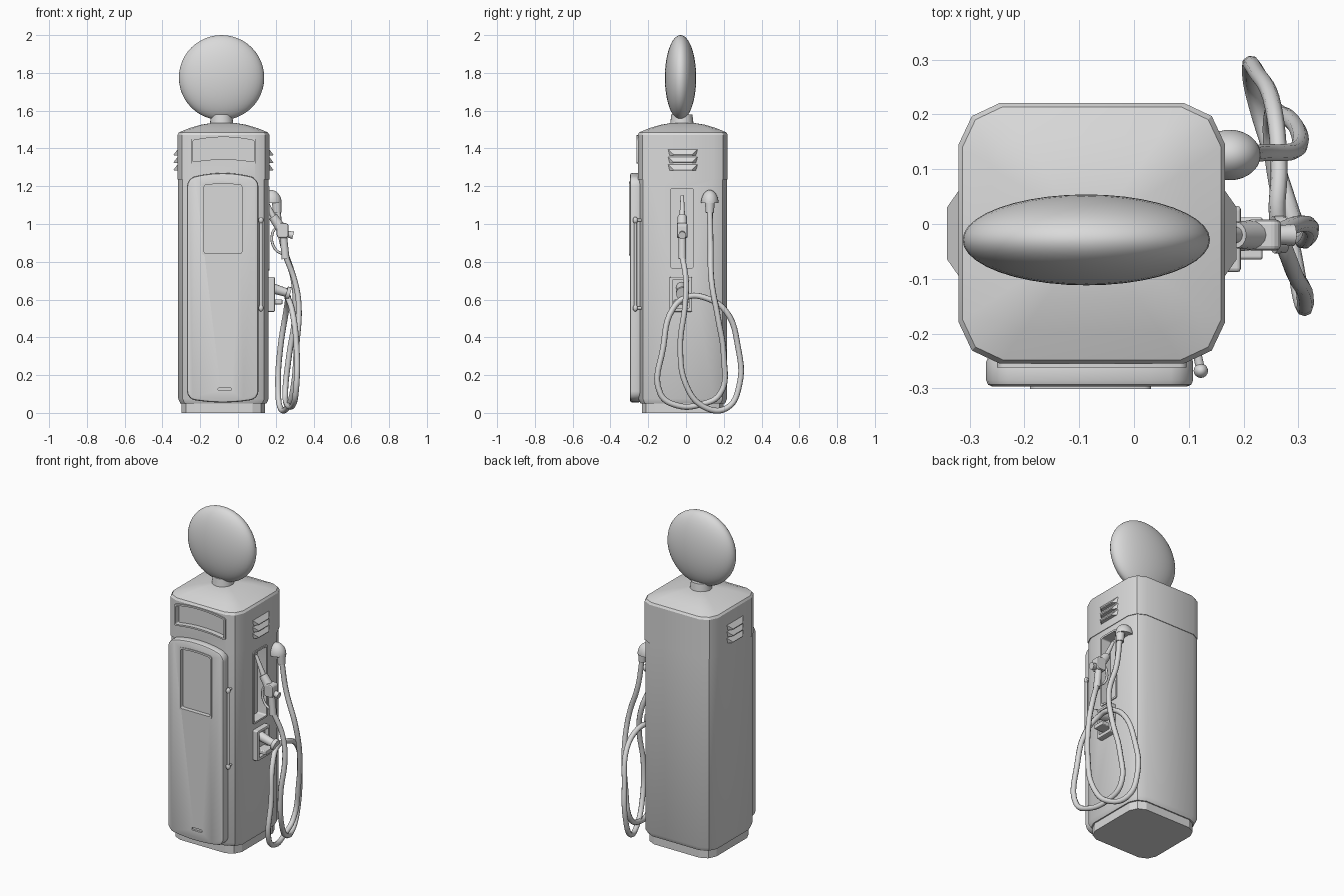
import bpy, bmesh
from math import sin, cos, pi, radians
from mathutils import Vector, Matrix

cube = bpy.data.objects.get("Cube")
if cube:
    bpy.data.objects.remove(cube, do_unlink=True)

grey = bpy.data.materials.new("plain_grey")
grey.use_nodes = True
grey.diffuse_color = (0.7, 0.7, 0.7, 1)
grey.node_tree.nodes["Principled BSDF"].inputs["Base Color"].default_value = grey.diffuse_color

CX, CY = -0.077, -0.017      # centre of the cabinet


def activate(ob):
    bpy.ops.object.select_all(action='DESELECT')
    ob.select_set(True)
    bpy.context.view_layer.objects.active = ob


def add(name, data):
    ob = bpy.data.objects.new(name, data)
    bpy.context.collection.objects.link(ob)
    data.materials.append(grey)
    activate(ob)
    return ob


def finish(name, bm):
    bmesh.ops.recalc_face_normals(bm, faces=bm.faces[:])
    me = bpy.data.meshes.new(name)
    bm.to_mesh(me)
    bm.free()
    return add(name, me)


def smooth(ob, angle=35):
    activate(ob)
    bpy.ops.object.shade_smooth_by_angle(angle=radians(angle))


def bevel(ob, width, segments=2):
    activate(ob)
    mod = ob.modifiers.new("bevel", 'BEVEL')
    mod.width, mod.segments = width, segments
    mod.limit_method, mod.angle_limit = 'ANGLE', radians(40)
    bpy.ops.object.modifier_apply(modifier=mod.name)
    return ob


def cut(cutter, *targets):
    for ob in targets:
        activate(ob)
        mod = ob.modifiers.new("cut", 'BOOLEAN')
        mod.operation, mod.solver, mod.object = 'DIFFERENCE', 'EXACT', cutter
        bpy.ops.object.modifier_apply(modifier=mod.name)
    bpy.data.objects.remove(cutter, do_unlink=True)


def loft(name, rings):
    """Stack rings of points and cap both ends."""
    bm = bmesh.new()
    rows = [[bm.verts.new(p) for p in ring] for ring in rings]
    for a, b in zip(rows, rows[1:]):
        for i in range(len(a)):
            j = (i + 1) % len(a)
            bm.faces.new((a[i], a[j], b[j], b[i]))
    bm.faces.new(rows[0])
    bm.faces.new(rows[-1])
    return finish(name, bm)


def outline(u0, u1, v0, v1, r, top=0, bottom=0):
    """Rounded rectangle whose top and bottom edges may bow."""
    pts, mid, half = [], (u0 + u1) / 2, (u1 - u0) / 2
    corners = ((u0 + r, v0 + r, 2), (u1 - r, v0 + r, 3), (u1 - r, v1 - r, 0), (u0 + r, v1 - r, 1))
    for u, v, quarter in corners:
        for k in range(5):
            a = (quarter + k / 4) * pi / 2
            pts.append((u + r * cos(a), v + r * sin(a)))
        if quarter in (1, 2) and quarter == 2 or quarter == 0:
            end = u1 - r if quarter == 2 else u0 + r
            u_from, v_from = pts[-1]
            pts += [(u_from + (end - u_from) * k / 8, v_from) for k in range(1, 8)]
    bow = lambda u, v: (top if v > (v0 + v1) / 2 else bottom) * (1 - ((u - mid) / half) ** 2)
    return [(u, v + bow(u, v)) for u, v in pts]


def front(name, shape, y0, y1):
    return loft(name, [[(u, y, v) for u, v in shape] for y in (y0, y1)])


def side(name, shape, x0, x1):
    return loft(name, [[(x, u, v) for u, v in shape] for x in (x0, x1)])


def rod(name, p, q, r0, r1=None, sides=16):
    p, q = Vector(p), Vector(q)
    bm = bmesh.new()
    turn = (q - p).to_track_quat('Z', 'Y').to_matrix().to_4x4()
    bmesh.ops.create_cone(bm, cap_ends=True, segments=sides, radius1=r0,
                          radius2=r0 if r1 is None else r1, depth=(q - p).length,
                          matrix=Matrix.Translation((p + q) / 2) @ turn)
    ob = finish(name, bm)
    smooth(ob)
    return ob


def ball(name, centre, size, dome=False):
    bm = bmesh.new()
    bmesh.ops.create_uvsphere(bm, u_segments=40, v_segments=24, radius=1)
    if dome:
        bmesh.ops.delete(bm, geom=[v for v in bm.verts if v.co.z < -0.01], context='VERTS')
        bmesh.ops.holes_fill(bm, edges=bm.edges[:], sides=0)
    bmesh.ops.transform(bm, matrix=Matrix.LocRotScale(centre, None, size), verts=bm.verts)
    ob = finish(name, bm)
    smooth(ob, 50)
    return ob


def tube(name, points, radius):
    cu = bpy.data.curves.new(name, 'CURVE')
    cu.dimensions, cu.bevel_depth, cu.bevel_resolution = '3D', radius, 2
    cu.resolution_u, cu.use_fill_caps = 6, True
    sp = cu.splines.new('BEZIER')
    sp.bezier_points.add(len(points) - 1)
    for bp, co in zip(sp.bezier_points, points):
        bp.co, bp.handle_left_type, bp.handle_right_type = co, 'AUTO', 'AUTO'
    add(name, cu)
    bpy.ops.object.convert(target='MESH')
    smooth(bpy.context.object, 50)


def cabinet_ring(z, s):
    a, b, c, d = 0.243, 0.238, 0.075, 0.024
    q = [(a, b - c), (a - d, b - d), (a - c, b)]
    loop = q + [(-x, y) for x, y in q[::-1]]
    loop += [(-x, -y) for x, y in loop]
    return [(CX + x * s, CY + y * s, z) for x, y in loop]


# Cabinet: plinth, lower body, upper body with domed roof
loft("plinth", [cabinet_ring(z, 0.91) for z in (0, 0.06)])
lower = loft("lower_body", [cabinet_ring(*r) for r in ((0.05, 0.94), (0.075, 0.985), (1.235, 0.985))])
upper = loft("upper_body", [cabinet_ring(*r) for r in (
    (1.235, 1), (1.472, 1), (1.485, 0.97), (1.507, 0.75), (1.525, 0.5), (1.535, 0.25))])

# Arched display recess in the upper front
display = front("display_frame", outline(-0.25, 0.096, 1.318, 1.452, 0.012, 0.018, 0.015), -0.262, -0.25)
cut(front("display_cutter", outline(-0.24, 0.086, 1.328, 1.442, 0.01, 0.018, 0.015), -0.3, -0.23), upper, display)

# Front door with window and slot
door = bevel(front("door", outline(-0.27, 0.108, 0.075, 1.24, 0.04, 0.03, -0.02), -0.297, -0.24), 0.012)
frame = front("window_frame", outline(-0.19, 0.031, 0.834, 1.216, 0.012, 0.008), -0.301, -0.29)
cut(front("window_cutter", outline(-0.179, 0.02, 0.845, 1.205, 0.008, 0.008), -0.32, -0.275), door, frame)
cut(front("slot_cutter", outline(-0.105, -0.035, 0.118, 0.132, 0.005, 0.003), -0.32, -0.285), door)

# Door handle
rod("handle_bar", (0.122, -0.268, 0.55), (0.122, -0.268, 1.03), 0.008)
for z in (0.555, 1.02):
    ball("handle_end", (0.122, -0.268, z), (0.013, 0.013, 0.018))
    rod("handle_mount", (0.122, -0.268, z), (0.115, -0.235, z), 0.008)

# Nozzle recess in the side
recess = side("recess_frame", outline(-0.09, 0.048, 0.755, 1.198, 0.012), 0.155, 0.168)
cut(side("recess_cutter", outline(-0.08, 0.038, 0.766, 1.187, 0.008), 0.105, 0.25), lower, recess)
for ob in (lower, upper, door, display, frame, recess):
    smooth(ob, 28)

# Louvres on both sides
for s in (-1, 1):
    for z in (1.295, 1.335, 1.375):
        profile = ((0.235, 0.025, 0), (0.243, 0.02, 0), (0.264, -0.008, 0.03), (0.262, -0.013, 0.03), (0.235, -0.013, 0))
        loft("louvre", [[(CX + s * x, CY + e * (0.078 - inset), z + dz) for x, dz, inset in profile] for e in (-1, 1)])

# Globe sign on a neck
rod("globe_neck", (-0.087, -0.022, 1.51), (-0.087, -0.022, 1.58), 0.064, 0.056, 24)
ball("globe", (-0.087, -0.029, 1.775), (0.226, 0.083, 0.225))

# Hose outlet
ball("outlet_dome", (0.175, 0.126, 1.112), (0.056, 0.046, 0.068), dome=True)
rod("outlet_sleeve", (0.205, 0.126, 1.12), (0.208, 0.126, 1.06), 0.026, 0.022)

# Hose holder
plate = bevel(side("holder_plate", outline(-0.088, 0.033, 0.535, 0.72, 0.008), 0.155, 0.195), 0.006)
cut(side("holder_cutter", outline(-0.072, 0.017, 0.555, 0.704, 0.006), 0.172, 0.25), plate)
rod("holder_arm", (0.165, -0.025, 0.665), (0.262, -0.02, 0.635), 0.028, 0.022)
rod("holder_cap", (0.255, -0.02, 0.637), (0.275, -0.019, 0.631), 0.034)
bevel(side("holder_shelf", outline(-0.065, 0.012, 0.575, 0.6, 0.006), 0.165, 0.235), 0.004)

# Nozzle resting in the recess
Y = -0.02
rod("nozzle_spout", (0.135, Y, 1.15), (0.195, Y, 1.02), 0.009, 0.016)
rod("nozzle_collar", (0.185, Y, 1.04), (0.225, Y, 0.98), 0.024, 0.028)
bevel(front("nozzle_body", outline(0.205, 0.268, 0.925, 1.005, 0.018), Y - 0.028, Y + 0.028), 0.008)
rod("nozzle_valve", (0.25, Y, 0.95), (0.292, Y, 0.94), 0.016, 0.02)
rod("nozzle_grip", (0.24, Y, 0.94), (0.252, Y, 0.815), 0.019, 0.021)
tube("nozzle_guard", [(0.205, Y, 0.985), (0.182, Y, 0.95), (0.195, Y, 0.87), (0.245, Y, 0.835)], 0.007)

# Hose from the outlet, twice looped, to the nozzle
tube("hose", [
    (0.208, 0.126, 1.08), (0.235, 0.13, 0.9), (0.295, 0.135, 0.7), (0.3, 0.17, 0.5),
    (0.27, 0.2, 0.3), (0.25, 0.18, 0.1), (0.26, 0.08, 0.045), (0.29, -0.05, 0.04),
    (0.305, -0.135, 0.1), (0.31, -0.12, 0.35), (0.285, -0.07, 0.55), (0.262, 0.01, 0.615),
    (0.265, 0.1, 0.61), (0.255, 0.21, 0.54), (0.225, 0.275, 0.35), (0.212, 0.283, 0.15),
    (0.225, 0.215, 0.025), (0.265, 0.09, 0.035), (0.295, 0, 0.15), (0.31, -0.03, 0.35),
    (0.322, -0.005, 0.57), (0.3, 0, 0.7), (0.252, Y, 0.83)], 0.0155)
